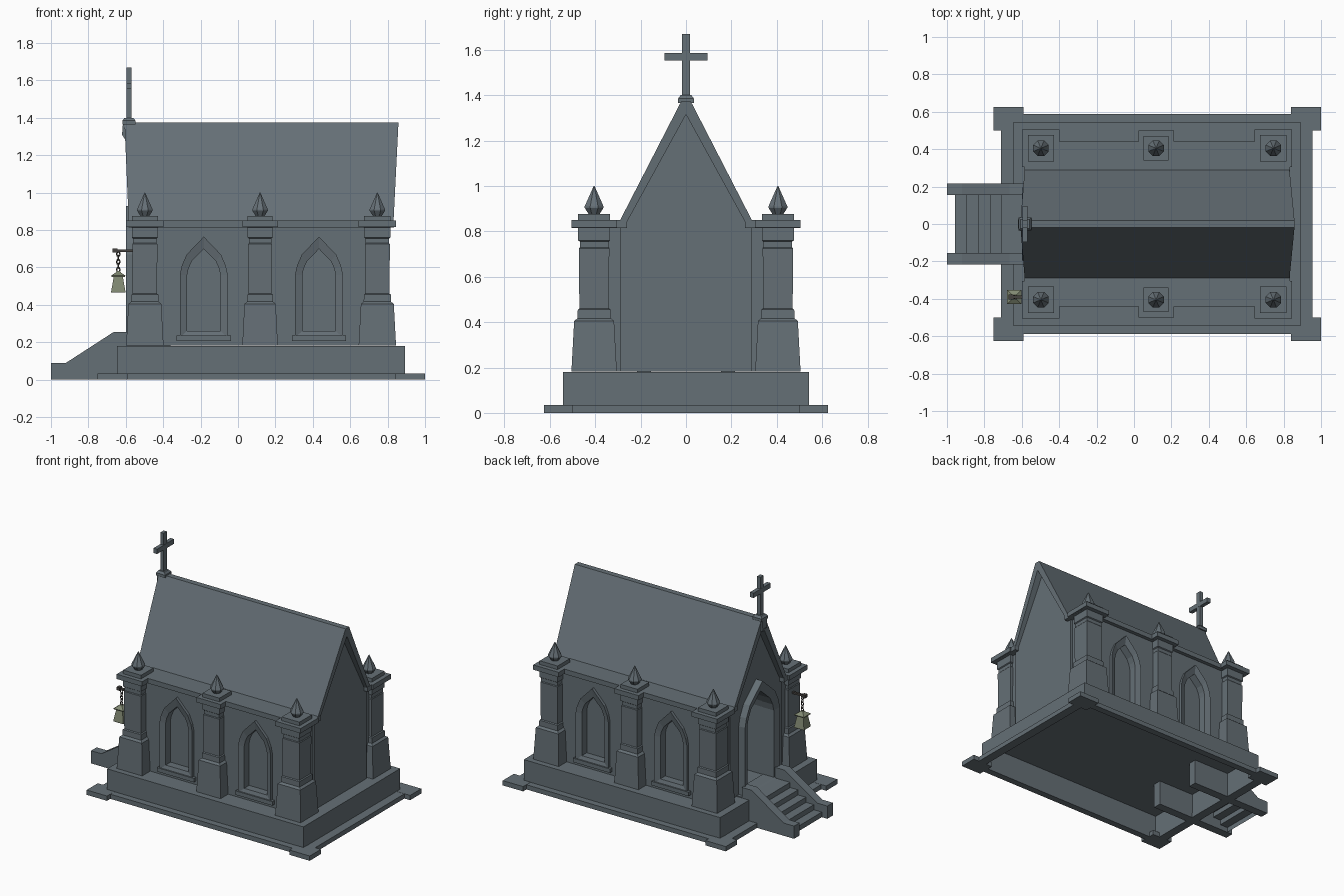
import bpy, bmesh, math
from mathutils import Matrix

if "Cube" in bpy.data.objects:
    bpy.data.objects.remove(bpy.data.objects["Cube"])


def material(name, rgb):
    m = bpy.data.materials.new(name)
    m.diffuse_color = (*rgb, 1)
    m.use_nodes = True
    m.node_tree.nodes["Principled BSDF"].inputs["Base Color"].default_value = m.diffuse_color
    return m


STONE = material("slate_stone", (0.13, 0.16, 0.18))
IRON = material("dark_iron", (0.06, 0.055, 0.05))
GLASS = material("lantern_glass", (0.22, 0.25, 0.17))


def finish(name, bm, mat=STONE):
    bmesh.ops.recalc_face_normals(bm, faces=bm.faces)
    me = bpy.data.meshes.new(name)
    bm.to_mesh(me)
    bm.free()
    me.materials.append(mat)
    ob = bpy.data.objects.new(name, me)
    bpy.context.collection.objects.link(ob)
    return ob


def loft(name, loops, mat=STONE, caps=(True, True), closed=False):
    """Skin a list of point loops of equal length."""
    bm = bmesh.new()
    rings = [[bm.verts.new(p) for p in lp] for lp in loops]
    pairs = list(zip(rings, rings[1:])) + ([(rings[-1], rings[0])] if closed else [])
    for a, b in pairs:
        for i in range(len(a)):
            j = (i + 1) % len(a)
            bm.faces.new((a[i], a[j], b[j], b[i]))
    if not closed:
        if caps[0]:
            bm.faces.new(rings[0])
        if caps[1]:
            bm.faces.new(rings[-1])
    return finish(name, bm, mat)


def place(axis, d, p):
    return (d, p[0], p[1]) if axis == 'x' else (p[0], d, p[1])


def prism(name, axis, a, b, pts, mat=STONE):
    return loft(name, [[place(axis, d, p) for p in pts] for d in (a, b)], mat)


def box(name, x0, x1, y0, y1, z0, z1, mat=STONE, caps=(True, True)):
    return loft(name, [[(x0, y0, z), (x1, y0, z), (x1, y1, z), (x0, y1, z)] for z in (z0, z1)], mat, caps)


def lathe(name, cx, cy, profile, n=4, mat=STONE):
    """Stack of regular n-gons; for n = 4 the radius is the half width."""
    k = math.sqrt(2) if n == 4 else 1
    ang = [math.pi / n + 2 * math.pi * i / n for i in range(n)]
    return loft(name, [[(cx + r * k * math.cos(a), cy + r * k * math.sin(a), z) for a in ang]
                       for r, z in profile], mat)


def arch(c, w, z0, zs, zt):
    h = zt - zs
    half = [(w, z0), (w, zs), (.92 * w, zs + .24 * h), (.72 * w, zs + .53 * h)]
    return ([(c - u, z) for u, z in half] + [(c, zt)] + [(c + u, z) for u, z in reversed(half)])


def frame(name, axis, wall, front, inner, back, outer_pts, inner_pts):
    """Arched surround with a slightly splayed face."""
    rows = [(wall, outer_pts), (front, outer_pts), (inner, inner_pts), (back, inner_pts)]
    return loft(name, [[place(axis, d, p) for p in pts] for d, pts in rows], closed=True)


def cut(ob, cutter):
    m = ob.modifiers.new("opening", 'BOOLEAN')
    m.operation, m.object, m.solver = 'DIFFERENCE', cutter, 'EXACT'
    bpy.context.view_layer.update()
    me = bpy.data.meshes.new_from_object(ob.evaluated_get(bpy.context.evaluated_depsgraph_get()))
    ob.modifiers.clear()
    ob.data = me
    bpy.data.objects.remove(cutter)


# Footing ring, corner pads and open-bottomed plinth
for s in (-1, 1):
    y0, y1 = sorted((s * .54, s * .588))
    box("footing_side", -.71, .955, y0, y1, 0, .033)
    for x0, x1 in ((-.75, -.59), (.84, 1.0)):
        y0, y1 = sorted((s * .5, s * .625))
        box("footing_corner", x0, x1, y0, y1, 0, .034)
box("footing_front", -.71, -.645, -.54, .54, 0, .033)
box("footing_rear", .89, .955, -.54, .54, 0, .033)
box("plinth", -.647, .893, -.542, .542, 0, .18, caps=(False, True))

# Entrance steps (open underneath) with sloping side walls
for s in (-1, 1):
    prism("stair_side_wall", 'y', s * .155, s * .217,
          [(-1, 0), (-1, .09), (-.92, .09), (-.665, .255), (-.59, .255), (-.59, .186), (-.36, .186), (-.36, 0)])
bm = bmesh.new()
pts = [(-.957, 0)]
for i in range(5):
    x = -.957 + i * .062
    pts += [(x, .036 * (i + 1)), (x + .062, .036 * (i + 1))]
rows = [[bm.verts.new((x, y, z)) for x, z in pts] for y in (-.155, .155)]
for i in range(len(pts) - 1):
    bm.faces.new((rows[0][i], rows[0][i + 1], rows[1][i + 1], rows[1][i]))
finish("steps", bm)

# Central gabled hall with a deep doorway
hall = prism("gabled_hall", 'x', -.55, .805,
             [(-.29, .182), (.29, .182), (.29, .82), (.015, 1.34), (-.015, 1.34), (-.29, .82)])
cut(hall, prism("door_cutter", 'x', -.7, -.36, arch(0, .15, .15, .66, .86)))
frame("door_surround", 'x', -.54, -.6, -.585, -.50,
      arch(0, .195, .182, .67, .93), arch(0, .148, .186, .66, .855))

# Side walls, pointed windows, sills and cornices
for s in (-1, 1):
    wall = prism("side_wall", 'y', s * .27, s * .415, [(-.54, .182), (.79, .182), (.79, .82), (-.54, .82)])
    for c in (-.183, .433):
        cut(wall, prism("window_cutter", 'y', s * .365, s * .5, arch(c, .09, .26, .56, .70)))
        frame("window_surround", 'y', s * .41, s * .435, s * .422, s * .37,
              arch(c, .128, .225, .56, .765), arch(c, .089, .261, .56, .699))
        y0, y1 = sorted((s * .38, s * .441))
        box("window_sill", c - .145, c + .145, y0, y1, .208, .236)
    y0, y1 = sorted((s * .26, s * .442))
    box("cornice", -.585, .835, y0, y1, .815, .85)

# Buttress pillars with caps and pointed finials
shaft = [(.1, .182), (.088, .405), (.073, .417), (.072, .455), (.065, .46), (.067, .725), (.063, .73),
         (.063, .755), (.07, .76), (.07, .815), (.1, .816), (.1, .85), (.07, .85), (.07, .876)]
spike = [(.026, .876), (.045, .904), (.045, .91), (.002, 1.0)]
for s in (-1, 1):
    for cx in (-.498, .118, .745):
        k = .95 if cx == .118 else 1
        lathe("pillar", cx, s * .405, [(r * k, z) for r, z in shaft])
        lathe("finial", cx, s * .405, spike, 8)

# Roof shell, leaning outward towards the ridge
sec = [(-.29, .85), (-.02, 1.375), (.02, 1.375), (.29, .85), (.275, .815), (0, 1.315), (-.275, .815)]


def lean(z, lo, hi):
    return lo + (hi - lo) * (z - .815) / .56


loft("roof", [[(lean(z, -.583, -.607), y, z) for y, z in sec], [(lean(z, .83, .858), y, z) for y, z in sec]])

# Ridge cross and its mount
prism("cross_bracket", 'y', -.025, .025, [(-.6, 1.28), (-.62, 1.31), (-.615, 1.375), (-.555, 1.375), (-.555, 1.34)])
lathe("cross_base", -.583, 0, [(.035, 1.365), (.035, 1.385), (.024, 1.4)])
box("cross_upright", -.596, -.57, -.018, .018, 1.39, 1.67)
box("cross_arm", -.597, -.569, -.095, .095, 1.553, 1.587)

# Hanging lantern: bracket, chain, lid and tapered glass
lx, ly = -.64, -.39
box("lantern_arm", -.665, -.555, ly - .008, ly + .008, .684, .697, IRON)
box("lantern_arm_tip", -.67, -.645, ly - .014, ly + .014, .68, .702, IRON)
for i in range(5):
    # a chain link is a small stretched ring
    m = Matrix.Translation((lx, ly, .672 - i * .021)) @ Matrix.Rotation(i * math.pi / 2, 4, 'Z')
    loops = []
    for a in range(8):
        t = 2 * math.pi * a / 8
        loops.append([(m @ Matrix.Diagonal((1, 1, 1.4, 1)) @ Matrix.Rotation(t, 4, 'Y')
                       @ Matrix.Translation((.009 + .0035 * math.cos(b), .0035 * math.sin(b), 0))).to_translation()
                      for b in (0, 1.571, 3.142, 4.712)])
    loft("chain_link", loops, IRON, closed=True)
lathe("lantern_lid", lx, ly, [(.036, .55), (.038, .557), (.014, .573), (.01, .58)], mat=GLASS)
lathe("lantern_glass", lx, ly, [(.038, .465), (.038, .472), (.024, .552)], mat=GLASS)
